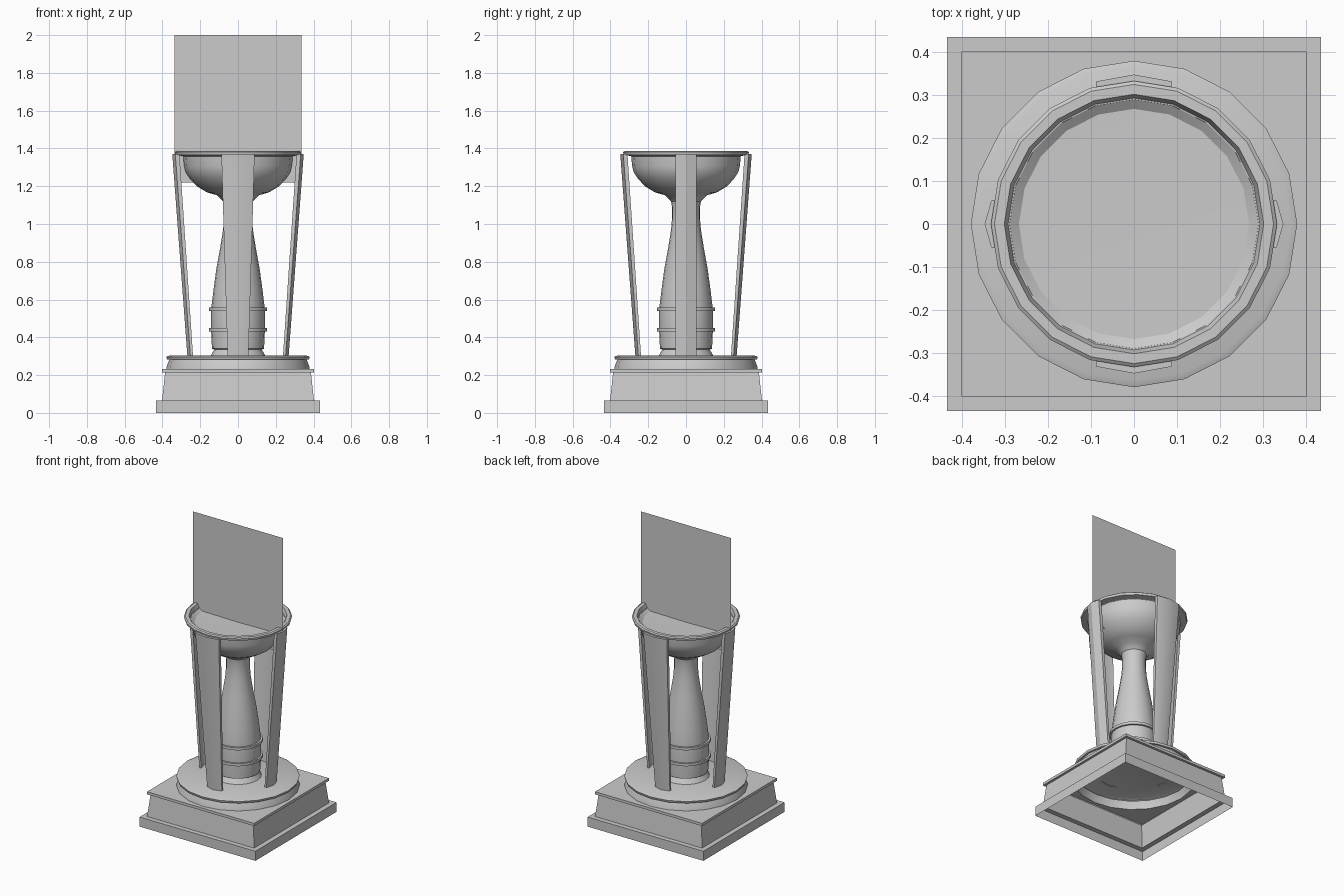
import bpy, bmesh, math
from mathutils import Matrix

cube = bpy.data.objects.get("Cube")
if cube:
    bpy.data.objects.remove(cube, do_unlink=True)

grey = bpy.data.materials.new("plain grey")
grey.use_nodes = True
COLOUR = (0.6, 0.6, 0.6, 1)
grey.diffuse_color = COLOUR
grey.node_tree.nodes["Principled BSDF"].inputs["Base Color"].default_value = COLOUR


def finish(name, bm, smooth=True, recalc=True):
    if recalc:
        bmesh.ops.recalc_face_normals(bm, faces=bm.faces)
    mesh = bpy.data.meshes.new(name)
    bm.to_mesh(mesh)
    bm.free()
    mesh.materials.append(grey)
    obj = bpy.data.objects.new(name, mesh)
    bpy.context.collection.objects.link(obj)
    if smooth:
        bpy.ops.object.select_all(action="DESELECT")
        obj.select_set(True)
        bpy.context.view_layer.objects.active = obj
        bpy.ops.object.shade_smooth_by_angle(angle=math.radians(32))
    return obj


def ring(bm, radius, z, sides, turn=0.0):
    return [bm.verts.new((radius * math.sin(turn + math.tau * i / sides),
                          -radius * math.cos(turn + math.tau * i / sides), z))
            for i in range(sides)]


def lathe(bm, profile, sides=20, turn=0.0):
    """Skin rings along a (radius, z) profile; radius 0 closes with a point."""
    first = last = None
    for radius, z in profile:
        if radius == 0:
            tip = bm.verts.new((0, 0, z))
            for i in range(sides):
                bm.faces.new((last[i], last[(i + 1) % sides], tip))
            return first, None
        new = ring(bm, radius, z, sides, turn)
        if last:
            for i in range(sides):
                j = (i + 1) % sides
                bm.faces.new((last[i], last[j], new[j], new[i]))
        first = first or new
        last = new
    return first, last


def loop_edges(bm, verts):
    return [bm.edges.get((verts[i - 1], verts[i])) for i in range(len(verts))]


# Square plinth, hollow below, its top cut round to receive the drum
bm = bmesh.new()
steps = [(0.435, 0), (0.435, 0.065), (0.402, 0.065), (0.386, 0.215),
         (0.402, 0.215), (0.402, 0.233)]
_, square = lathe(bm, [(r * math.sqrt(2), z) for r, z in steps], 4, math.pi / 4)
drum = [(0.38, 0.233), (0.376, 0.25), (0.363, 0.283), (0.376, 0.283),
        (0.38, 0.297), (0.365, 0.303), (0, 0.303)]
circle, _ = lathe(bm, drum)
bmesh.ops.triangle_fill(bm, edges=loop_edges(bm, square) + loop_edges(bm, circle),
                        use_beauty=True)
finish("plinth_and_drum", bm)

# Turned column
bm = bmesh.new()
lathe(bm, [(0.145, 0.303), (0.125, 0.335), (0.138, 0.34), (0.142, 0.43),
           (0.142, 0.55), (0.13, 0.65), (0.115, 0.76), (0.095, 0.87),
           (0.079, 0.97), (0.074, 1.03), (0.074, 1.09), (0.08, 1.125)])
finish("column", bm)

# Raised bands round the column
for name, z in (("lower_band", 0.44), ("upper_band", 0.548)):
    bm = bmesh.new()
    lathe(bm, [(0.138, z - 0.009), (0.154, z - 0.009),
               (0.154, z + 0.009), (0.138, z + 0.009)])
    finish(name, bm)

# Bowl with a rim and a shallow floor
bm = bmesh.new()
lathe(bm, [(0.07, 1.11), (0.085, 1.125), (0.11, 1.152), (0.165, 1.168),
           (0.215, 1.198), (0.255, 1.24), (0.277, 1.275), (0.285, 1.305),
           (0.29, 1.36), (0.33, 1.365), (0.333, 1.38), (0.325, 1.386),
           (0.302, 1.386), (0.293, 1.36), (0.268, 1.342), (0, 1.338)])
finish("bowl", bm)


# Four leaning straps, each slightly bent across its width
def strap(name, bottom_half, top_half, angle):
    bm = bmesh.new()
    loops = []
    for reach, half, thick, z in ((0.268, bottom_half, 0.014, 0.3),
                                  (0.348, top_half, 0.022, 1.37)):
        bend = 0.016
        section = [(-half, reach - bend), (0, reach), (half, reach - bend),
                   (half, reach - bend - thick), (0, reach - thick),
                   (-half, reach - bend - thick)]
        loops.append([bm.verts.new((x, -d, z)) for x, d in section])
    low, high = loops
    for i in range(len(low)):
        bm.faces.new((low[i - 1], low[i], high[i], high[i - 1]))
    bm.faces.new(low)
    bm.faces.new(high)
    bm.transform(Matrix.Rotation(angle, 4, "Z"))
    finish(name, bm)


for i, side in enumerate(("front", "left", "back", "right")):
    widths = (0.055, 0.088) if i % 2 == 0 else (0.055, 0.055)
    strap(side + "_strap", *widths, i * math.pi / 2)

# Upright thin panel standing in the bowl
bm = bmesh.new()
bm.faces.new([bm.verts.new((x, 0, z)) for x, z in
              ((-0.337, 1.22), (0.337, 1.22), (0.337, 2), (-0.337, 2))])
finish("upright_panel", bm, smooth=False, recalc=False)
